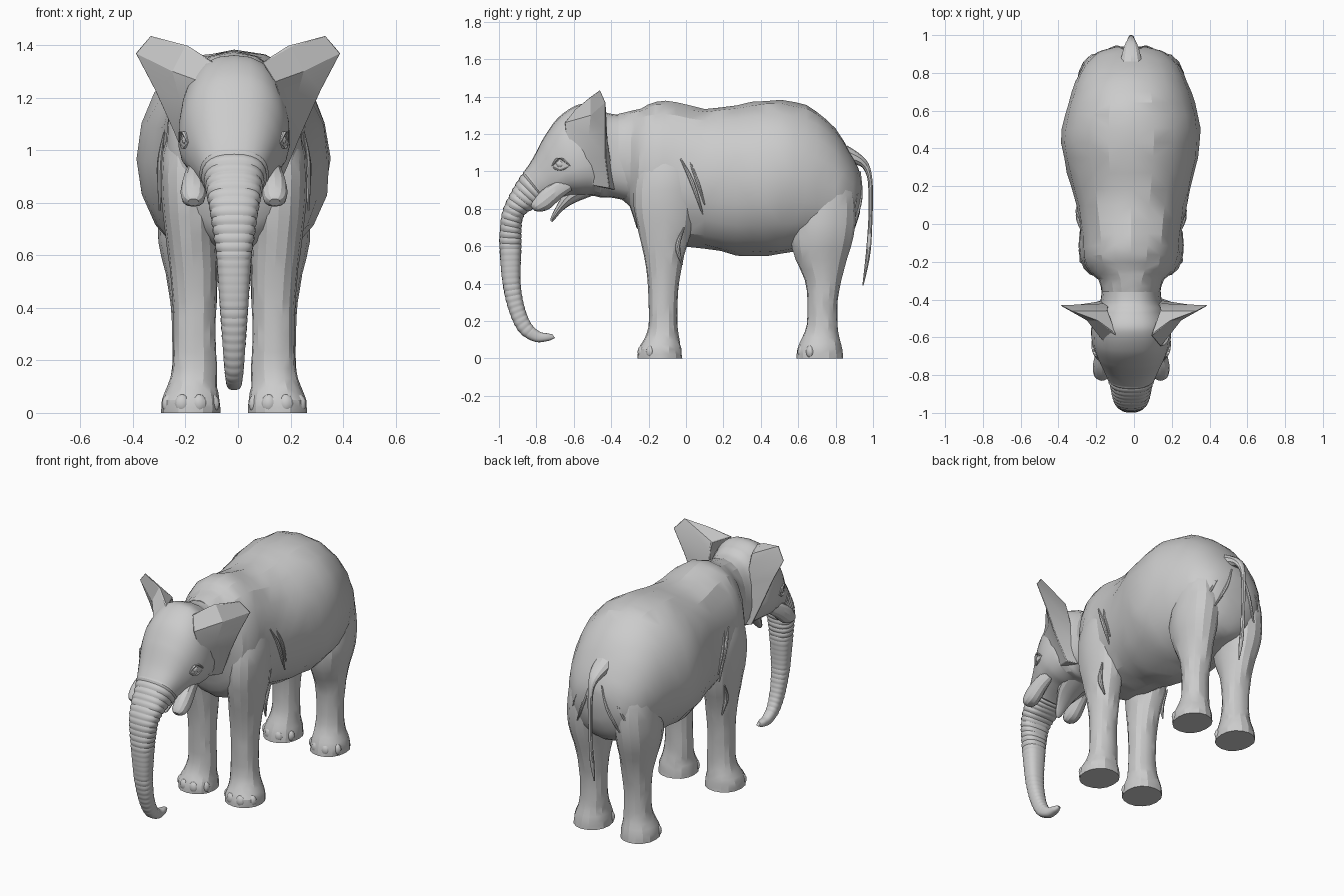
import bpy, bmesh, math, random
from mathutils import Vector

X0 = -0.015  # the body sits slightly left of centre
random.seed(4)


def finish(name, bm, mirror, x=X0):
    bmesh.ops.recalc_face_normals(bm, faces=bm.faces)
    me = bpy.data.meshes.new(name)
    bm.to_mesh(me)
    bm.free()
    ob = bpy.data.objects.new(name, me)
    ob.location.x = x
    bpy.context.collection.objects.link(ob)
    if mirror:
        ob.modifiers.new("Mirror", 'MIRROR').use_mirror_merge = False
    return ob


def spline(keys, steps):
    """Catmull-Rom interpolation of rows of numbers."""
    out = []
    for i in range(len(keys) - 1):
        a, b = keys[max(i - 1, 0)], keys[i]
        c, d = keys[i + 1], keys[min(i + 2, len(keys) - 1)]
        for s in range(steps):
            t = s / steps
            out.append([0.5 * (2 * q + (r - p) * t + (2 * p - 5 * q + 4 * r - w) * t * t
                               + (3 * q - p - 3 * r + w) * t ** 3)
                        for p, q, r, w in zip(a, b, c, d)])
    return out + [list(keys[-1])]


def loft(name, keys, steps=3, n=20, mirror=False, power=2.2, shape=None, rough=0):
    """Each key: y, z of one edge, y, z of the opposite edge, half width, (x centre).
    shape gives (scale, taper) along the path; rough adds irregular facets."""
    keys = [tuple(k) + (0,) * (6 - len(k)) for k in keys]
    bm = bmesh.new()
    rings, dist, last = [], 0.0, None
    for y1, z1, y2, z2, w, x in spline(keys, steps):
        a, b = Vector((x, y1, z1)), Vector((x, y2, z2))
        mid, half = (a + b) / 2, (a - b) / 2
        dist += (mid - last).length if last else 0
        last = mid
        k, taper = shape(mid, dist) if shape else (1, 0)
        ring = []
        for i in range(n):
            t = 2 * math.pi * i / n
            c, s = math.cos(t), math.sin(t)
            c = math.copysign(abs(c) ** (2 / power), c)
            s = math.copysign(abs(s) ** (2 / power), s)
            j = k * (1 + random.uniform(-rough, rough))
            ring.append(bm.verts.new(mid + half * c * j + Vector((w * s * j * (1 - taper * c), 0, 0))))
        rings.append(ring)
    for r, q in zip(rings, rings[1:]):
        for i in range(n):
            j = (i + 1) % n
            bm.faces.new((r[i], r[j], q[j], q[i]))
    bm.faces.new(rings[0])
    bm.faces.new(rings[-1])
    if rough:
        bmesh.ops.triangulate(bm, faces=[f for f in bm.faces if len(f.verts) == 4])
    return finish(name, bm, mirror)


def fold(name, pts, r):
    """Thin tapered skin fold through x, y, z points."""
    m = len(pts) - 1
    keys = []
    for i, (x, y, z) in enumerate(pts):
        f = r * (1 if 0 < i < m else 0.3)
        keys.append((y - f, z, y + f, z, f, x))
    loft(name, keys, 4, 8, True, 2)


def balls(name, items):
    """Mirrored ellipsoids: centre and radii."""
    bm = bmesh.new()
    for c, rad in items:
        vs = bmesh.ops.create_uvsphere(bm, u_segments=14, v_segments=8, radius=1)['verts']
        for v in vs:
            v.co = Vector([c[i] + v.co[i] * rad[i] for i in range(3)])
    finish(name, bm, True)


# Torso
loft("body", [
    (-.36, 1.31, -.36, .86, .155), (-.29, 1.325, -.30, .81, .175),
    (-.24, 1.34, -.265, .70, .225), (-.16, 1.375, -.2, .63, .258),
    (-.05, 1.365, -.08, .61, .266), (.1, 1.337, .1, .59, .293),
    (.27, 1.355, .27, .555, .337), (.43, 1.38, .43, .552, .367),
    (.58, 1.372, .57, .565, .352), (.70, 1.32, .70, .58, .315),
    (.80, 1.225, .80, .60, .275), (.87, 1.12, .86, .63, .23),
    (.92, 1.02, .905, .70, .17), (.94, .95, .93, .78, .09)],
    2, 20, power=2.1, rough=.014)


# Head flowing into the ringed trunk; the face narrows towards the front
def head_shape(mid, d):
    taper = .12 * min(max((mid.z - .85) / .15, 0), 1)
    if mid.z > .93 or mid.y > -.8 or mid.z < .14:
        return 1, taper
    return .97 + .055 * abs(math.sin(math.pi * d / .031)), taper


loft("head_and_trunk", [
    (-.30, 1.30, -.30, .84, .15), (-.41, 1.31, -.40, .86, .16),
    (-.47, 1.34, -.45, .86, .18), (-.565, 1.36, -.50, .87, .205),
    (-.675, 1.295, -.56, .87, .208), (-.755, 1.19, -.62, .87, .188),
    (-.825, 1.06, -.70, .85, .15), (-.90, .95, -.77, .82, .115),
    (-.955, .85, -.85, .78, .10), (-.983, .78, -.875, .74, .09),
    (-.994, .70, -.88, .68, .08), (-.997, .60, -.88, .60, .068),
    (-.98, .40, -.885, .41, .054), (-.945, .25, -.865, .28, .044),
    (-.89, .14, -.83, .19, .036), (-.81, .09, -.785, .145, .030),
    (-.74, .093, -.745, .135, .024), (-.70, .11, -.715, .13, .010)],
    20, 24, power=2.5, shape=head_shape)

# Lower jaw with pointed lip
loft("lower_jaw", [
    (-.55, .97, -.50, .87, .10), (-.64, .90, -.60, .83, .075),
    (-.69, .82, -.66, .79, .045), (-.72, .76, -.70, .745, .025),
    (-.725, .735, -.715, .73, .01)], 3, 14)

# Short flared tusk sockets
loft("tusk", [
    (-.64, .97, -.61, .90, .03, .14), (-.71, .94, -.67, .855, .04, .15),
    (-.775, .895, -.73, .80, .048, .155), (-.82, .84, -.78, .785, .042, .155),
    (-.83, .815, -.81, .79, .02, .155)], 3, 12, True)

# Eyes with lids
balls("eye", [((.178, -.67, 1.04), (.022, .026, .022))])
fold("eyelid", [(.176, -.715, 1.03), (.192, -.675, 1.072), (.206, -.62, 1.03)], .014)
fold("lower_eyelid", [(.172, -.715, 1.03), (.187, -.675, 1.006), (.202, -.62, 1.03)], .013)

# Flared ears: rows of front root, cupped middle, outer rim, rear root
ear_rows = [
    [(.09, -.59, 1.335), (.20, -.51, 1.398), (.335, -.46, 1.437), (.14, -.46, 1.335)],
    [(.14, -.65, 1.26), (.25, -.51, 1.30), (.392, -.43, 1.37), (.14, -.44, 1.28)],
    [(.17, -.64, 1.17), (.22, -.52, 1.19), (.318, -.43, 1.23), (.13, -.42, 1.17)],
    [(.17, -.60, 1.07), (.20, -.51, 1.07), (.25, -.43, 1.08), (.12, -.40, 1.04)],
    [(.14, -.52, .93), (.16, -.47, .92), (.178, -.41, .91), (.11, -.38, .90)]]
bm = bmesh.new()
grid = [[bm.verts.new(p) for p in row] for row in ear_rows]
for a, b in zip(grid, grid[1:]):
    for i in range(4):
        j = (i + 1) % 4
        bm.faces.new((a[i], a[j], b[j], b[i]))
bm.faces.new(grid[0])
bm.faces.new(grid[-1])
ear = finish("ear", bm, True, 0)
bev = ear.modifiers.new("Rim", 'BEVEL')
bev.width, bev.segments, bev.angle_limit = .005, 2, math.radians(50)

# Legs, running up into shoulder and hip
loft("front_leg", [
    (-.26, 0, -.02, 0, .112, .165), (-.255, .05, -.025, .05, .11, .165),
    (-.225, .10, -.035, .10, .095, .16), (-.20, .17, -.045, .17, .085, .15),
    (-.20, .30, -.045, .30, .08, .15), (-.205, .42, -.035, .42, .083, .15),
    (-.225, .55, -.01, .55, .09, .155), (-.255, .68, .03, .68, .097, .165),
    (-.28, .82, .05, .82, .105, .172), (-.27, .98, .05, 1.0, .102, .172),
    (-.22, 1.14, .01, 1.14, .07, .15)], 2, 16, True, rough=.014)
loft("hind_leg", [
    (.59, 0, .84, 0, .11, .165), (.595, .05, .835, .05, .108, .165),
    (.62, .11, .82, .11, .09, .16), (.645, .18, .81, .18, .08, .155),
    (.65, .30, .81, .30, .08, .155), (.635, .42, .83, .42, .088, .155),
    (.585, .53, .86, .53, .10, .16), (.56, .65, .895, .65, .12, .167),
    (.57, .80, .91, .80, .125, .16), (.60, .95, .88, .95, .11, .155),
    (.66, 1.08, .80, 1.10, .06, .15)], 2, 16, True, power=2.1, rough=.014)

# Toenails around the front of each foot
for name, cy in (("front_toe", -.14), ("hind_toe", .715)):
    items = []
    for deg in (-60, -20, 20, 60):
        t = math.radians(deg)
        items.append(((.165 + .093 * math.sin(t), cy - .101 * math.cos(t), .035),
                      (.030, .024, .036)))
    balls(name, items)

# Tail
loft("tail", [
    (.86, 1.04, .86, 1.14, .06), (.93, 1.03, .94, 1.085, .04),
    (.965, .98, .985, 1.02, .02), (.975, .90, 1.0, .90, .015),
    (.975, .75, .997, .75, .012), (.965, .60, .99, .60, .012),
    (.955, .50, .975, .50, .014), (.943, .39, .949, .39, .003)], 4, 10)

# Skin folds behind the shoulder, at the elbow and on the rump
fold("shoulder_fold", [(.265, -.03, 1.07), (.28, .03, .95), (.283, .09, .77)], .013)
fold("rear_shoulder_fold", [(.262, .01, 1.08), (.284, .06, .95), (.284, .10, .82)], .01)
fold("elbow_fold", [(.25, -.01, .70), (.238, -.045, .60), (.225, -.02, .50)], .014)
fold("inner_rump_fold", [(.04, .93, 1.0), (.085, .93, .86), (.15, .905, .72)], .014)
fold("outer_rump_fold", [(.09, .905, 1.02), (.15, .908, .88), (.21, .88, .74)], .013)

# Smooth shading with crisp creases and visible facets
bpy.ops.object.select_all(action='SELECT')
bpy.context.view_layer.objects.active = ear
bpy.ops.object.shade_smooth_by_angle(angle=math.radians(22))
